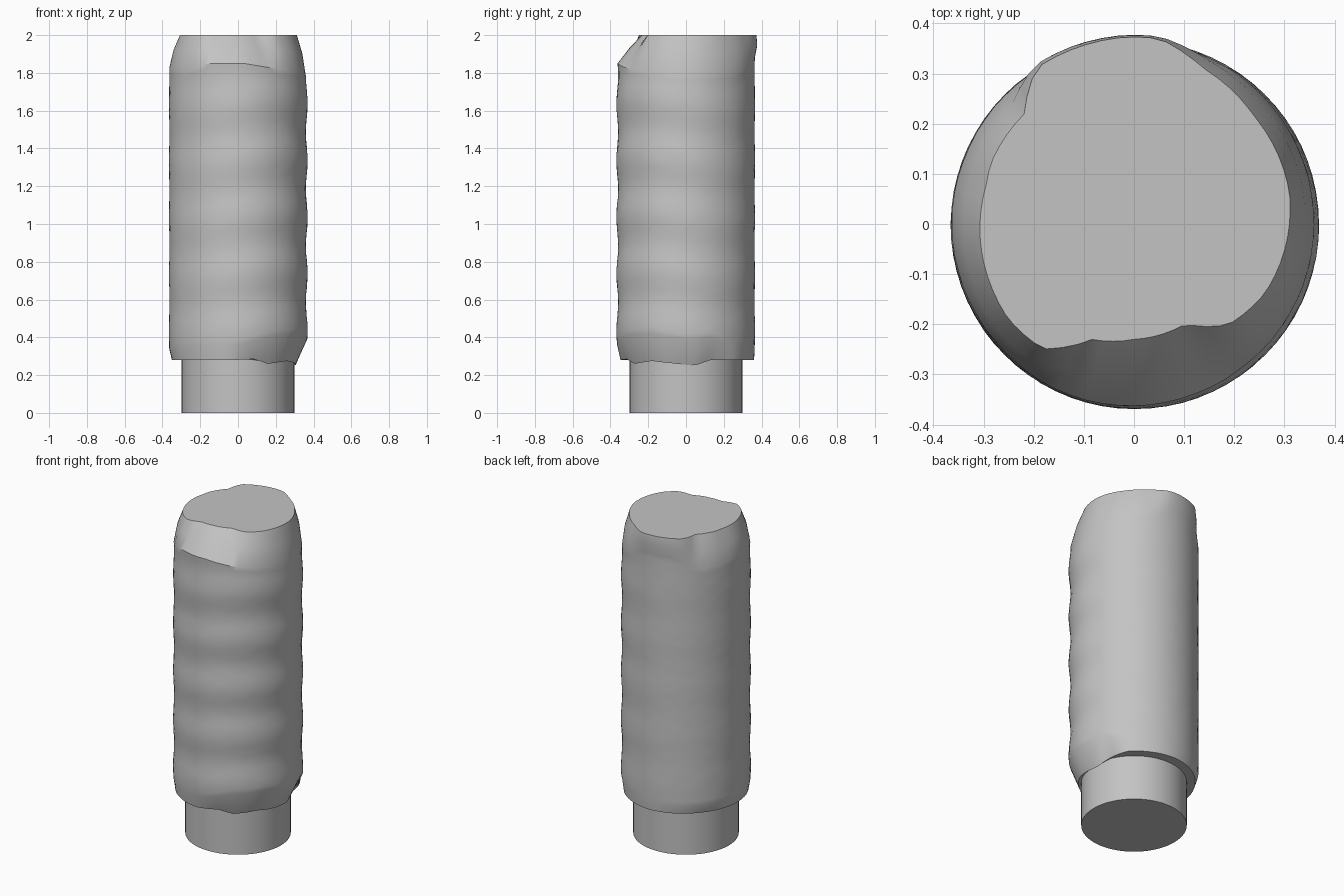
import bpy
import bmesh
import math
import random

random.seed(4)
cube = bpy.data.objects.get("Cube")
if cube:
    bpy.data.objects.remove(cube, do_unlink=True)

grey = bpy.data.materials.new("plain grey")
grey.use_nodes = True
grey.diffuse_color = (0.55, 0.55, 0.55, 1)
grey.node_tree.nodes["Principled BSDF"].inputs["Base Color"].default_value = (0.55, 0.55, 0.55, 1)

SEG = 72


def lookup(table, az):
    """Interpolate (azimuth, value) pairs around the full circle."""
    pts = [(table[-1][0] - 360, table[-1][1])] + table + [(table[0][0] + 360, table[0][1])]
    for (a, va), (b, vb) in zip(pts, pts[1:]):
        if a <= az <= b:
            return va + (vb - va) * (az - a) / (b - a)


def loft(name, rings, angle):
    """Skin a stack of closed rings and cap both ends."""
    bm = bmesh.new()
    loops = [[bm.verts.new(p) for p in ring] for ring in rings]
    for lo, hi in zip(loops, loops[1:]):
        for i in range(SEG):
            j = (i + 1) % SEG
            bm.faces.new((lo[i], lo[j], hi[j], hi[i]))
    bm.faces.new(loops[0][::-1])
    bm.faces.new(loops[-1])
    mesh = bpy.data.meshes.new(name)
    bm.to_mesh(mesh)
    bm.free()
    obj = bpy.data.objects.new(name, mesh)
    bpy.context.collection.objects.link(obj)
    mesh.materials.append(grey)
    bpy.ops.object.select_all(action='DESELECT')
    obj.select_set(True)
    bpy.context.view_layer.objects.active = obj
    bpy.ops.object.shade_smooth_by_angle(angle=math.radians(angle))
    return obj


def ring(radius, height):
    """Radius and height are functions of azimuth in degrees."""
    pts = []
    for i in range(SEG):
        az = 360 * i / SEG
        t = math.radians(az)
        r = radius(az)
        pts.append((r * math.cos(t), r * math.sin(t), height(az)))
    return pts


# Uneven outlines, as azimuth and value
top_radius = [(11, .316), (42, .322), (66, .34), (82, .373), (93, .373), (122, .367),
              (135, .31), (157, .31), (165, .305), (205, .311), (217, .314),
              (234, .308), (250, .245), (270, .23), (297, .224), (313, .275), (332, .295)]
shoulder = [(0, 1.78), (45, 1.80), (85, 1.88), (110, 1.88), (140, 1.80), (180, 1.83),
            (220, 1.81), (245, 1.85), (275, 1.85), (305, 1.82), (335, 1.80)]
hem_radius = [(0, .305), (25, .31), (45, .355), (90, .36), (140, .345), (180, .35),
              (225, .355), (262, .352), (275, .335), (300, .31), (335, .315)]
hem_height = [(8, .25), (25, .28), (90, .28), (180, .28), (265, .28), (285, .285),
              (300, .26), (325, .275)]
full_height = [(0, .39), (20, .40), (45, .36), (90, .33), (180, .34), (240, .35),
               (270, .36), (300, .41), (330, .42)]


def body_radius(az, z):
    """Soft ripples, fading out on the smooth back right side."""
    t = math.radians(az)
    fade = 0.55 + 0.45 * math.cos(t + math.radians(45))
    wave = math.sin(2 * math.pi * (z - 0.36) / 0.30 + 0.5 * math.sin(2 * t))
    return 0.364 + 0.0055 * fade * wave


# Body: hem, rippled wall, uneven shoulder and flat top
LEVELS = 56
rings = [ring(lambda a: 0.28, lambda a: 0.282),
         ring(lambda a: lookup(hem_radius, a), lambda a: lookup(hem_height, a))]
for k in range(LEVELS + 1):
    f = k / LEVELS

    def level(a, f=f):
        lo, hi = lookup(full_height, a), lookup(shoulder, a)
        return lo + (hi - lo) * f
    rings.append(ring(lambda a: body_radius(a, level(a)) + random.uniform(-.0006, .0006), level))
rings.append(ring(
    lambda a: 0.45 * body_radius(a, lookup(shoulder, a)) + 0.55 * lookup(top_radius, a) + 0.008,
    lambda a: 0.45 * lookup(shoulder, a) + 0.55 * 2))
rings.append(ring(lambda a: lookup(top_radius, a), lambda a: 2.0))
loft("rippled_body", rings, 28)

# Plain round base stub
loft("base_stub", [ring(lambda a: 0.298, lambda a: 0.0),
                   ring(lambda a: 0.298, lambda a: 0.30)], 30)
